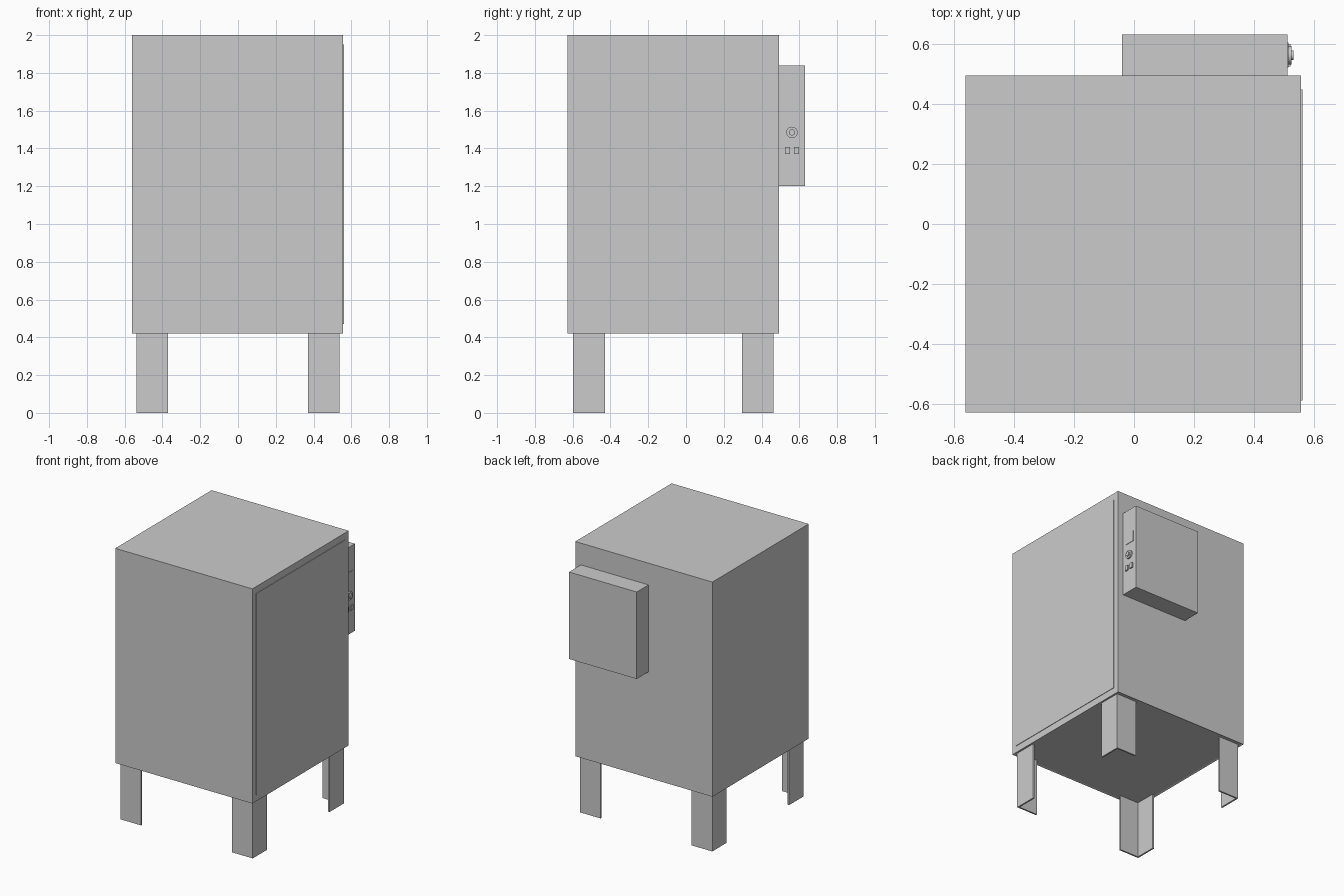
import bpy, bmesh
from math import radians

if "Cube" in bpy.data.objects:
    bpy.data.objects.remove(bpy.data.objects["Cube"])


def finish(name, bm):
    bmesh.ops.recalc_face_normals(bm, faces=bm.faces[:])
    me = bpy.data.meshes.new(name)
    bm.to_mesh(me)
    bm.free()
    ob = bpy.data.objects.new(name, me)
    bpy.context.collection.objects.link(ob)
    return ob


def box_bm(x, y, z):
    bm = bmesh.new()
    bmesh.ops.create_cube(bm, size=1)
    for v in bm.verts:
        v.co = [r[0] if c < 0 else r[1] for c, r in zip(v.co, (x, y, z))]
    return bm


def box(name, x, y, z):
    return finish(name, box_bm(x, y, z))


# Cabinet body with a shallow recessed underside
bm = box_bm((-0.56, 0.556), (-0.627, 0.493), (0.42, 2.0))
bm.normal_update()
bottom = [f for f in bm.faces if f.normal.z < -0.9]
bmesh.ops.inset_region(bm, faces=bottom, thickness=0.015)
for v in bottom[0].verts:
    v.co.z += 0.004
finish("cabinet_body", bm)

# Thin door panel on the right side
box("door_panel", (0.55, 0.56), (-0.587, 0.448), (0.47, 1.95))


# Angle-section legs, outer corner towards each cabinet corner
def leg(name, sx, sy):
    w, t = 0.167, 0.012
    cx, cy = sx * 0.538, -0.067 + sy * 0.53
    pts = [(0, 0), (w, 0), (w, t), (t, t), (t, w), (0, w)]
    bm = bmesh.new()
    face = bm.faces.new([bm.verts.new((cx - sx * a, cy - sy * b, 0)) for a, b in pts])
    ext = bmesh.ops.extrude_face_region(bm, geom=[face])
    for v in ext["geom"]:
        if isinstance(v, bmesh.types.BMVert):
            v.co.z = 0.424
    finish(name, bm)


for side, sx in (("left", -1), ("right", 1)):
    for end, sy in (("front", -1), ("back", 1)):
        leg(f"{end}_{side}_leg", sx, sy)

# Control box on the back
box("control_box", (-0.04, 0.511), (0.493, 0.63), (1.2, 1.84))
box("display", (0.505, 0.514), (0.52, 0.603), (1.577, 1.657))
for i, y in enumerate((0.524, 0.572)):
    box(f"button_{i + 1}", (0.505, 0.52), (y, y + 0.026), (1.37, 1.408))

# Round dial: wide base and narrow cap
for name, r, x1 in (("dial_base", 0.03, 0.523), ("dial_cap", 0.016, 0.531)):
    bpy.ops.mesh.primitive_cylinder_add(
        vertices=32, radius=r, depth=x1 - 0.505,
        location=((x1 + 0.505) / 2, 0.561, 1.485), rotation=(0, radians(90), 0))
    bpy.context.object.name = name
    bpy.ops.object.shade_smooth_by_angle()
